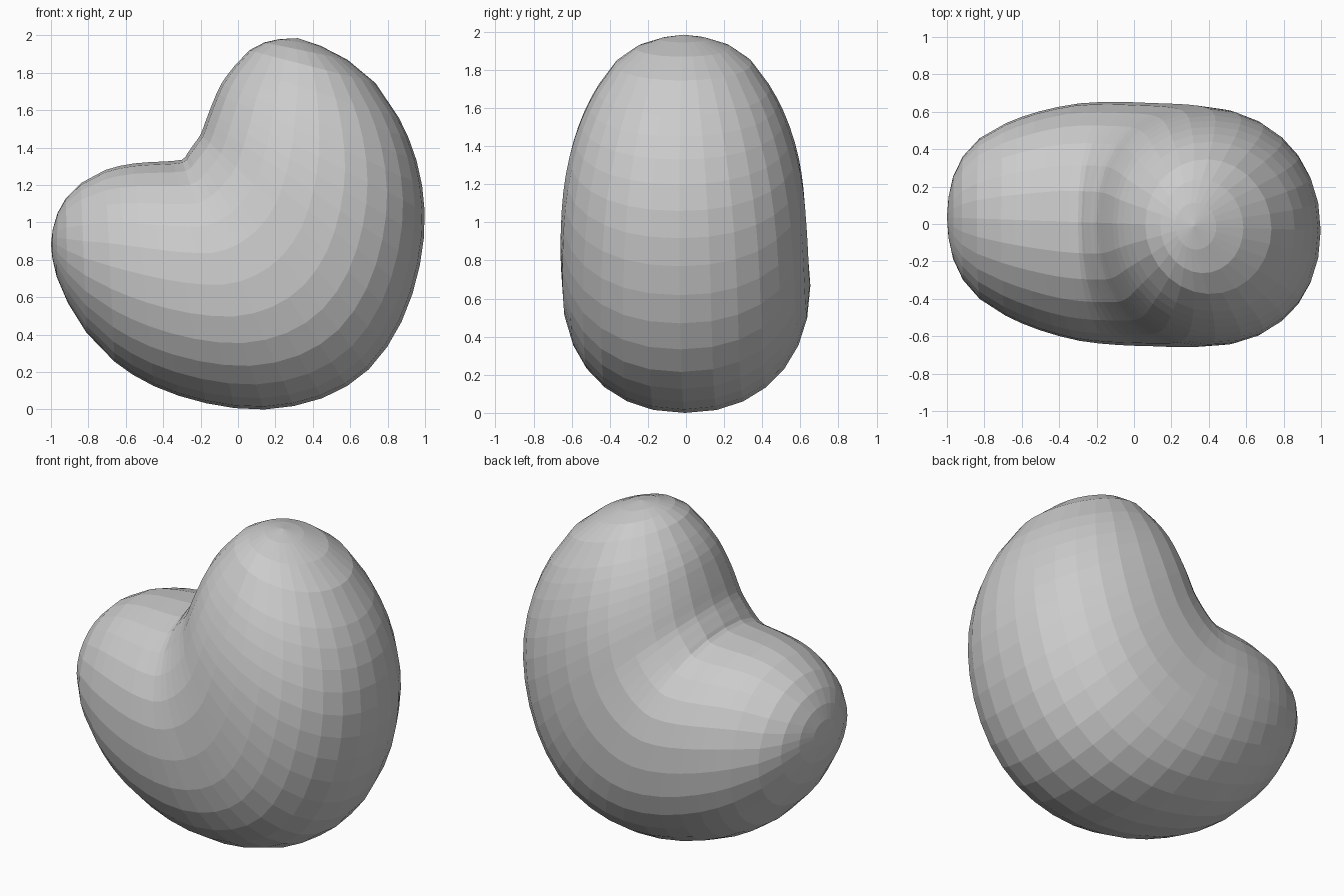
import bpy, bmesh, math

if "Cube" in bpy.data.objects:
    bpy.data.objects.remove(bpy.data.objects["Cube"])

# Ribs of the bean in the xz plane: inner x, inner z, outer x, outer z, half width in y
ribs = [
    (-0.99, 0.965, -0.993, 0.81, 0.11),
    (-0.965, 1.05, -0.97, 0.71, 0.22),
    (-0.92, 1.13, -0.91, 0.57, 0.33),
    (-0.84, 1.21, -0.81, 0.41, 0.43),
    (-0.71, 1.28, -0.66, 0.255, 0.515),
    (-0.56, 1.315, -0.45, 0.125, 0.585),
    (-0.41, 1.325, -0.17, 0.033, 0.635),
    (-0.30, 1.335, 0.14, 0.0, 0.65),
    (-0.27, 1.37, 0.45, 0.06, 0.65),
    (-0.235, 1.42, 0.70, 0.215, 0.65),
    (-0.20, 1.47, 0.875, 0.47, 0.645),
    (-0.17, 1.55, 0.972, 0.77, 0.63),
    (-0.135, 1.64, 0.998, 1.06, 0.595),
    (-0.09, 1.74, 0.955, 1.33, 0.535),
    (-0.02, 1.835, 0.86, 1.56, 0.455),
    (0.06, 1.92, 0.735, 1.745, 0.36),
    (0.14, 1.962, 0.585, 1.87, 0.25),
    (0.22, 1.98, 0.44, 1.945, 0.125),
]
LEFT_TIP, TOP_TIP = (-1.0, 0.885), (0.32, 1.985)
SIDES = 28


def midpoint(a, b, c, d):
    """Smooth in-between rib (Catmull-Rom at the middle)."""
    return tuple((9 * (q + r) - p - s) / 16 for p, q, r, s in zip(a, b, c, d))


def lean(x):
    return -0.035 * x


def rounded(v, power):
    return math.copysign(abs(v) ** (2 / power), v)


# Double the ribs along the bend
sections = []
for i, rib in enumerate(ribs):
    sections.append(rib)
    if 4 <= i < len(ribs) - 4:
        sections.append(midpoint(*ribs[i - 1:i + 3]))

# Loft cross-sections through the ribs: boxier at the bend, round at the tips
bm = bmesh.new()
rings = []
for xi, zi, xo, zo, w in sections:
    power = 2.0 + 0.2 * max(0, (w - 0.4) / 0.25)
    ring = []
    for k in range(SIDES):
        a = 2 * math.pi * k / SIDES
        c, s = rounded(math.cos(a), power), rounded(math.sin(a), power)
        x = (xi + xo) / 2 + c * (xi - xo) / 2
        z = (zi + zo) / 2 + c * (zi - zo) / 2
        ring.append(bm.verts.new((x, w * s + lean(x), z)))
    rings.append(ring)
for r0, r1 in zip(rings, rings[1:]):
    for k in range(SIDES):
        n = (k + 1) % SIDES
        bm.faces.new((r0[k], r0[n], r1[n], r1[k]))

# Close both lobes at their tips
for ring, (x, z) in ((rings[0], LEFT_TIP), (rings[-1], TOP_TIP)):
    tip = bm.verts.new((x, lean(x), z))
    for k in range(SIDES):
        bm.faces.new((ring[k], ring[(k + 1) % SIDES], tip))
bmesh.ops.recalc_face_normals(bm, faces=bm.faces)

mesh = bpy.data.meshes.new("bean")
bm.to_mesh(mesh)
bm.free()
bean = bpy.data.objects.new("bean", mesh)
bpy.context.collection.objects.link(bean)
